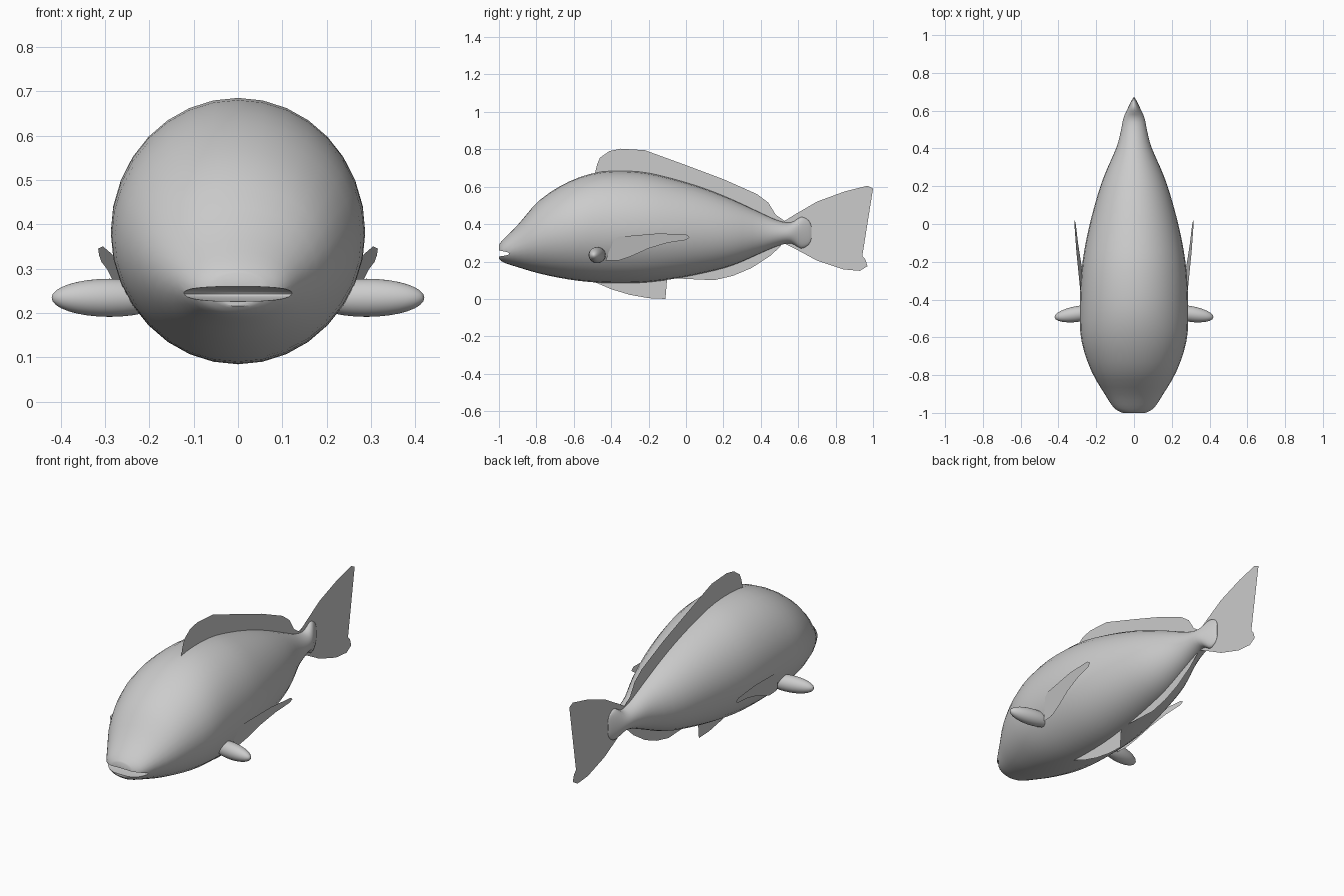
import bpy, bmesh, math

if "Cube" in bpy.data.objects:
    bpy.data.objects.remove(bpy.data.objects["Cube"])

# Body stations: y, top z, bottom z, half width
STATIONS = [
    (-1.00, .290, .215, .060), (-.975, .320, .195, .105), (-.90, .395, .170, .155),
    (-.78, .530, .135, .225), (-.62, .630, .103, .278), (-.45, .680, .086, .287),
    (-.25, .680, .086, .278), (-.08, .645, .105, .252), (.10, .590, .140, .208),
    (.25, .530, .180, .160), (.40, .460, .245, .095), (.49, .420, .283, .070),
    (.56, .408, .297, .056), (.615, .438, .270, .032), (.655, .420, .290, .012),
    (.67, .390, .320, .003)]


def spline(points, steps):
    """Catmull-Rom resampling of a list of tuples."""
    out = []
    n = len(points)
    for i in range(n - 1):
        a, b = points[max(i - 1, 0)], points[i]
        c, d = points[i + 1], points[min(i + 2, n - 1)]
        for s in range(steps):
            t = s / steps
            out.append(tuple(.5 * (2 * q + (r - p) * t + (2 * p - 5 * q + 4 * r - w) * t * t
                                   + (3 * q - p - 3 * r + w) * t ** 3)
                             for p, q, r, w in zip(a, b, c, d)))
    return out + [points[-1]]


def make_object(name, bm):
    bmesh.ops.recalc_face_normals(bm, faces=bm.faces)
    mesh = bpy.data.meshes.new(name)
    bm.to_mesh(mesh)
    bm.free()
    obj = bpy.data.objects.new(name, mesh)
    bpy.context.collection.objects.link(obj)
    return obj


def activate(obj):
    bpy.ops.object.select_all(action='DESELECT')
    obj.select_set(True)
    bpy.context.view_layer.objects.active = obj


def thin_fin(name, outline, x_at=lambda y, z: 0):
    """Paper-thin fin from a side outline of (y, z) points."""
    bm = bmesh.new()
    bm.faces.new([bm.verts.new((x_at(y, z), y, z)) for y, z in outline])
    bmesh.ops.triangulate(bm, faces=bm.faces)
    return make_object(name, bm)


# Body: oval rings lofted from nose to tail root
SEG = 32
bm = bmesh.new()
rings = []
for y, top, bot, w in spline(STATIONS, 3):
    c, h = (top + bot) / 2, (top - bot) / 2
    rings.append([bm.verts.new((w * math.cos(a), y, c + h * math.sin(a)))
                  for a in (2 * math.pi * i / SEG for i in range(SEG))])
for r, s in zip(rings, rings[1:]):
    for i in range(SEG):
        j = (i + 1) % SEG
        bm.faces.new((r[i], r[j], s[j], s[i]))
bm.faces.new(rings[0])
bm.faces.new(rings[-1])
body = make_object("body", bm)

# Mouth: slit cut with a flattened sphere
bpy.ops.mesh.primitive_uv_sphere_add(segments=32, ring_count=16, location=(0, -1, .243))
cutter = bpy.context.object
cutter.name = "mouth_cutter"
cutter.scale = (.15, .095, .017)
cutter.hide_render = True
mod = body.modifiers.new("mouth", 'BOOLEAN')
mod.operation = 'DIFFERENCE'
mod.object = cutter
mod.solver = 'EXACT'
activate(body)
bpy.ops.object.modifier_apply(modifier=mod.name)
bpy.data.objects.remove(cutter)
activate(body)
bpy.ops.object.shade_smooth_by_angle(angle=math.radians(40))

# Fins on the centre plane
thin_fin("dorsal_fin", [
    (-.49, .66), (-.475, .72), (-.46, .755), (-.41, .79), (-.35, .803), (-.22, .795),
    (0, .715), (.2, .64), (.38, .56), (.44, .515), (.48, .45), (.53, .415),
    (.48, .40), (.25, .50), (0, .59), (-.25, .65)])
thin_fin("tail_fin", [
    (.50, .40), (.58, .45), (.70, .52), (.85, .575), (.97, .605), (1, .59),
    (.84, .35), (.96, .21), (.97, .175), (.93, .15), (.84, .158), (.70, .205),
    (.58, .27), (.52, .30)])
thin_fin("pelvic_fin", [
    (-.50, .095), (-.40, .052), (-.30, .022), (-.20, .004), (-.11, 0), (-.11, .065),
    (-.135, .09), (-.10, .12), (-.30, .11)])
thin_fin("anal_fin", [
    (-.13, .115), (0, .107), (.15, .10), (.25, .123), (.35, .165), (.45, .23),
    (.51, .285), (.48, .31), (.30, .23), (.10, .17)])

# Pectoral fins and bulging eyes on both sides
for side, label in ((1, "right"), (-1, "left")):
    thin_fin("pectoral_fin_" + label, [
        (-.43, .205), (-.39, .31), (-.36, .332), (-.15, .35), (0, .345), (.02, .33),
        (0, .315), (-.10, .30), (-.20, .27), (-.30, .225), (-.36, .205)],
        lambda y, z: side * (.27 + .08 * (y + .43) + .25 * (z - .3)))
    bpy.ops.mesh.primitive_uv_sphere_add(
        segments=24, ring_count=16, location=(side * .29, -.475, .234),
        rotation=(0, 0, -side * .15))
    eye = bpy.context.object
    eye.name = "eye_" + label
    eye.scale = (.132, .042, .043)
    bpy.ops.object.shade_smooth()
